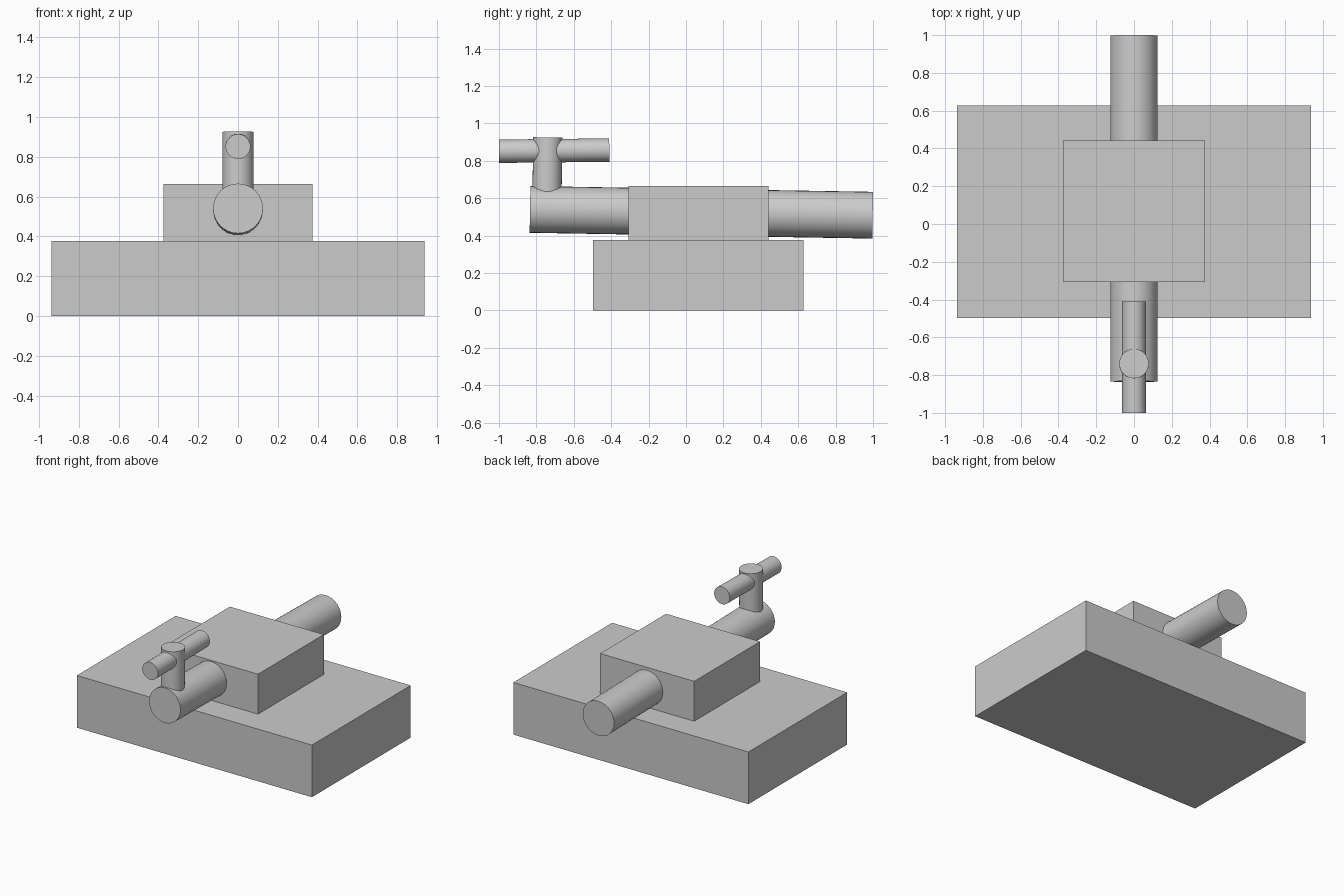
import bpy
from math import radians, atan2, pi
from mathutils import Vector

if "Cube" in bpy.data.objects:
    bpy.data.objects.remove(bpy.data.objects["Cube"])


def box(name, lo, hi):
    lo, hi = Vector(lo), Vector(hi)
    bpy.ops.mesh.primitive_cube_add(size=1, location=(lo + hi) / 2)
    ob = bpy.context.object
    ob.name = name
    ob.scale = hi - lo
    bpy.ops.object.transform_apply(location=False, rotation=False, scale=True)
    return ob


def rod(name, radius, start, end):
    # Cylinder between two points in the x = 0 plane
    start, end = Vector(start), Vector(end)
    d = end - start
    bpy.ops.mesh.primitive_cylinder_add(
        vertices=32, radius=radius, depth=d.length, location=(start + end) / 2,
        rotation=(atan2(-d.y, d.z), 0, 0))
    ob = bpy.context.object
    ob.name = name
    bpy.ops.object.shade_smooth_by_angle(angle=radians(30))
    return ob


# Wide base slab and the block on top of it
box("base", (-0.9375, -0.497, 0), (0.9375, 0.628, 0.376))
box("upper_block", (-0.375, -0.308, 0.29), (0.375, 0.442, 0.664))

# Long tube running through the block, tilted slightly down to the back
rod("main_tube", 0.125, (0, -0.834, 0.540), (0, 0.998, 0.509))

# Upright post at the front with a small tube across its top
rod("post", 0.078, (0, -0.744, 0.55), (0, -0.739, 0.925))
rod("small_tube", 0.0625, (0, -1.0, 0.851), (0, -0.41, 0.857))
